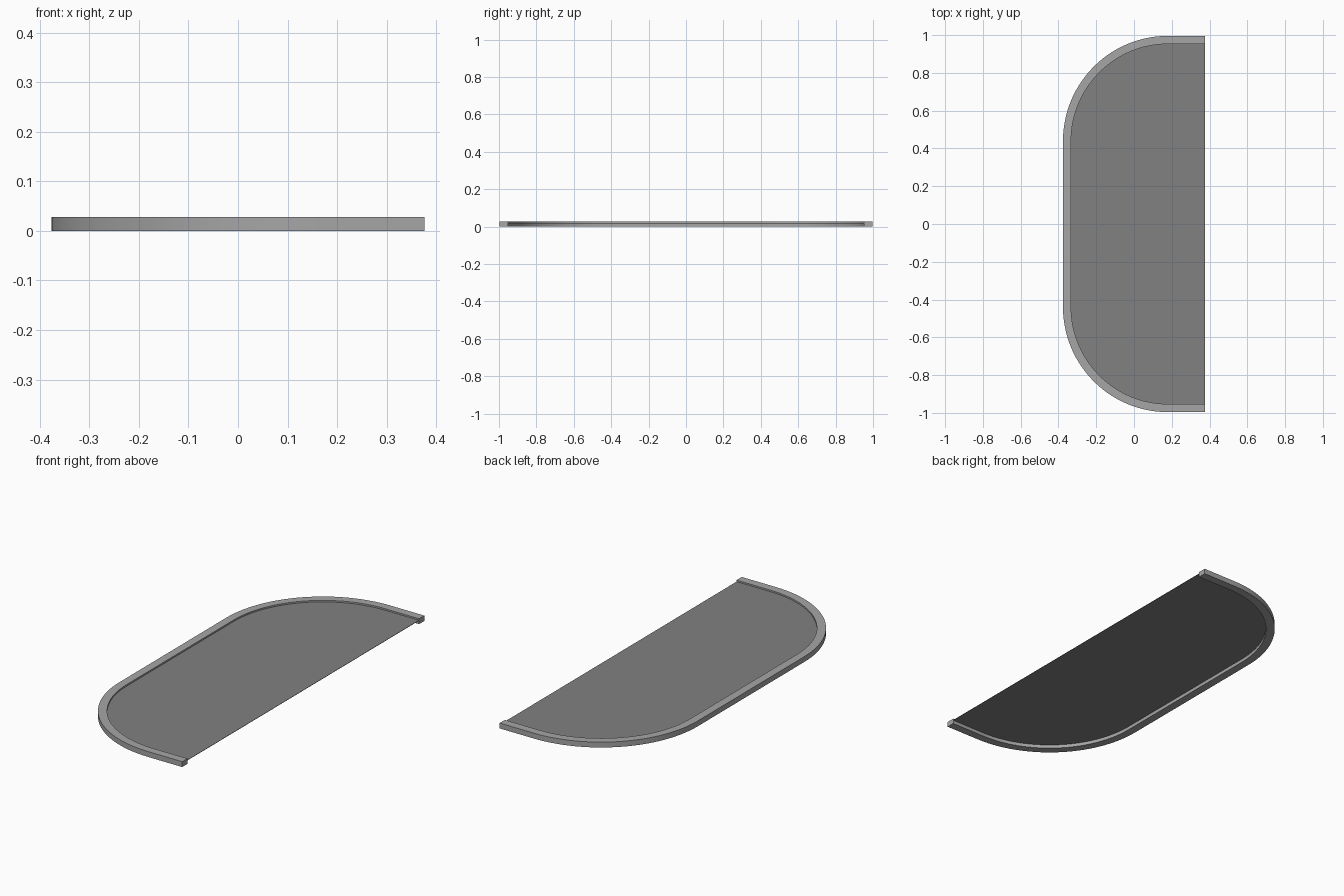
import bpy, bmesh, math

old = bpy.data.objects.get("Cube")
if old:
    bpy.data.objects.remove(old, do_unlink=True)

OPEN_X = 0.376           # straight open edge
CX, CY, R = 0.18, 0.44, 0.556   # corner arc centre and outer radius
WIDTH, HEIGHT, PANEL_Z = 0.043, 0.028, 0.018
STEPS = 28


def material(name, grey):
    m = bpy.data.materials.new(name)
    m.use_nodes = True
    colour = (grey, grey, grey, 1)
    m.diffuse_color = colour
    m.node_tree.nodes["Principled BSDF"].inputs["Base Color"].default_value = colour
    return m


def outline(inset):
    """Open D-shaped path from the back end round to the front end."""
    r = R - inset
    half = []
    for i in range(STEPS + 1):
        a = math.pi / 2 * (1 + i / STEPS)
        half.append((CX + r * math.cos(a), CY + r * math.sin(a)))
    half.insert(0, (OPEN_X, CY + r))
    return half + [(x, -y) for x, y in reversed(half)]


def finish(name, bm, mat):
    bmesh.ops.recalc_face_normals(bm, faces=bm.faces[:])
    mesh = bpy.data.meshes.new(name)
    bm.to_mesh(mesh)
    bm.free()
    mesh.materials.append(mat)
    obj = bpy.data.objects.new(name, mesh)
    bpy.context.collection.objects.link(obj)
    return obj


# Rim: rectangular section swept along the outline, capped at both ends
bm = bmesh.new()
rings = []
for (ox, oy), (ix, iy) in zip(outline(0), outline(WIDTH)):
    rings.append([bm.verts.new(p) for p in (
        (ox, oy, 0), (ox, oy, HEIGHT), (ix, iy, HEIGHT), (ix, iy, 0))])
for a, b in zip(rings, rings[1:]):
    for k in range(4):
        n = (k + 1) % 4
        bm.faces.new((a[k], a[n], b[n], b[k]))
bm.faces.new(rings[0])
bm.faces.new(rings[-1])
rim = finish("rim", bm, material("light grey", 0.38))
bpy.ops.object.select_all(action="DESELECT")
rim.select_set(True)
bpy.context.view_layer.objects.active = rim
bpy.ops.object.shade_smooth_by_angle(angle=math.radians(30))

# Panel: thin sheet filling the rim
bm = bmesh.new()
sheet = bm.faces.new([bm.verts.new((x, y, PANEL_Z)) for x, y in outline(WIDTH)])
top = bmesh.ops.extrude_face_region(bm, geom=[sheet])["geom"]
bmesh.ops.translate(bm, vec=(0, 0, 0.002),
                    verts=[v for v in top if isinstance(v, bmesh.types.BMVert)])
finish("panel", bm, material("mid grey", 0.22))
